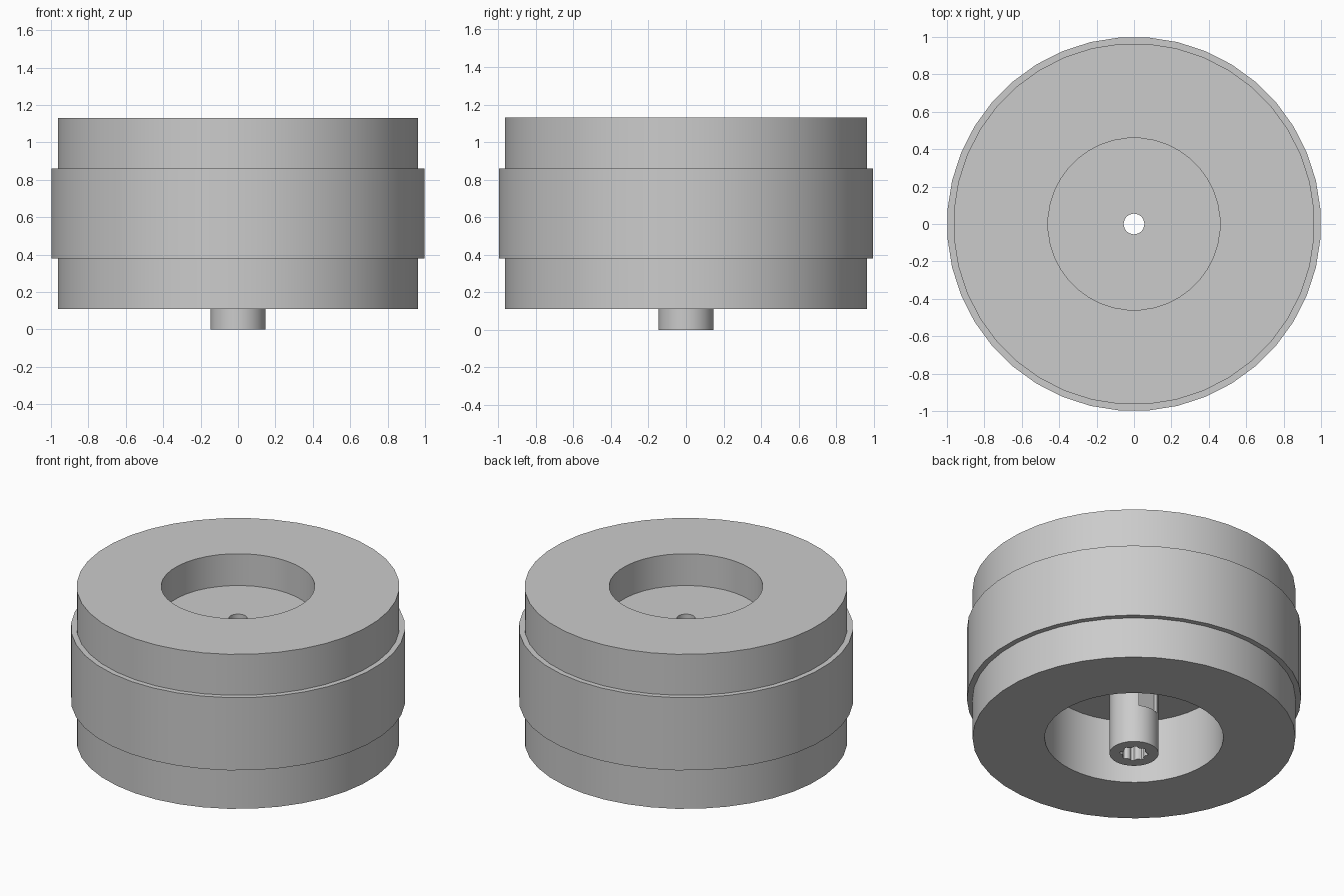
import bpy
import bmesh
from math import cos, sin, pi, radians

cube = bpy.data.objects.get("Cube")
if cube:
    bpy.data.objects.remove(cube, do_unlink=True)

grey = bpy.data.materials.new("light grey")
grey.use_nodes = True
COLOUR = (0.6, 0.6, 0.6, 1)
grey.diffuse_color = COLOUR
grey.node_tree.nodes["Principled BSDF"].inputs["Base Color"].default_value = COLOUR


def add_object(name, bm):
    bmesh.ops.recalc_face_normals(bm, faces=bm.faces)
    mesh = bpy.data.meshes.new(name)
    bm.to_mesh(mesh)
    bm.free()
    mesh.materials.append(grey)
    obj = bpy.data.objects.new(name, mesh)
    bpy.context.collection.objects.link(obj)
    return obj


def lathe(name, profile, sides):
    """Turn a closed (radius, height) profile into a ring around z."""
    bm = bmesh.new()
    rings = []
    for i in range(sides):
        a = 2 * pi * (i + 0.5) / sides
        rings.append([bm.verts.new((r * cos(a), r * sin(a), z)) for r, z in profile])
    n = len(profile)
    for i in range(sides):
        here, there = rings[i], rings[(i + 1) % sides]
        for j in range(n):
            k = (j + 1) % n
            bm.faces.new((here[j], there[j], there[k], here[k]))
    return add_object(name, bm)


def prism(name, outline, bottom, top):
    """Extrude a flat outline upwards."""
    bm = bmesh.new()
    base = bm.faces.new([bm.verts.new((x, y, bottom)) for x, y in outline])
    result = bmesh.ops.extrude_face_region(bm, geom=[base], use_keep_orig=True)
    moved = [v for v in result["geom"] if isinstance(v, bmesh.types.BMVert)]
    bmesh.ops.translate(bm, verts=moved, vec=(0, 0, top - bottom))
    return add_object(name, bm)


def circle(radii, sides):
    """Outline whose radius cycles through the given values."""
    return [(radii[i % len(radii)] * cos(2 * pi * (i + 0.5) / sides),
             radii[i % len(radii)] * sin(2 * pi * (i + 0.5) / sides))
            for i in range(sides)]


def shade(obj):
    bpy.ops.object.select_all(action="DESELECT")
    obj.select_set(True)
    bpy.context.view_layer.objects.active = obj
    bpy.ops.object.shade_smooth_by_angle(angle=radians(30))


def cut(obj, cutter):
    mod = obj.modifiers.new(cutter.name, "BOOLEAN")
    mod.operation = "DIFFERENCE"
    mod.solver = "EXACT"
    mod.object = cutter
    bpy.context.view_layer.objects.active = obj
    bpy.ops.object.modifier_apply(modifier=mod.name)
    bpy.data.objects.remove(cutter, do_unlink=True)


# Wheel body: rim, recesses above and below, web with a small centre hole
WEB_LOW, WEB_HIGH = 0.53, 0.92
wheel = lathe("wheel_body", [
    (0.966, 0.11), (0.966, 1.13), (0.46, 1.13), (0.46, WEB_HIGH),
    (0.055, WEB_HIGH), (0.055, WEB_LOW), (0.535, WEB_LOW), (0.535, 0.11)], 40)

# Raised band around the rim
band = lathe("tread_band", [
    (1.0, 0.38), (1.0, 0.86), (0.95, 0.86), (0.95, 0.38)], 40)

# Hub shaft with a splined bore and a notch at the back
hub = prism("hub_shaft", circle([0.147], 28), 0, WEB_LOW + 0.01)
cut(hub, prism("bore_cutter", circle([0.084, 0.084, 0.07, 0.07], 32), -0.1, 0.7))
notch = [(-0.07, 0.105), (0.07, 0.105), (0.07, 0.2), (-0.07, 0.2)]
cut(hub, prism("notch_cutter", notch, 0.25, 0.7))

for part in (wheel, band, hub):
    shade(part)
